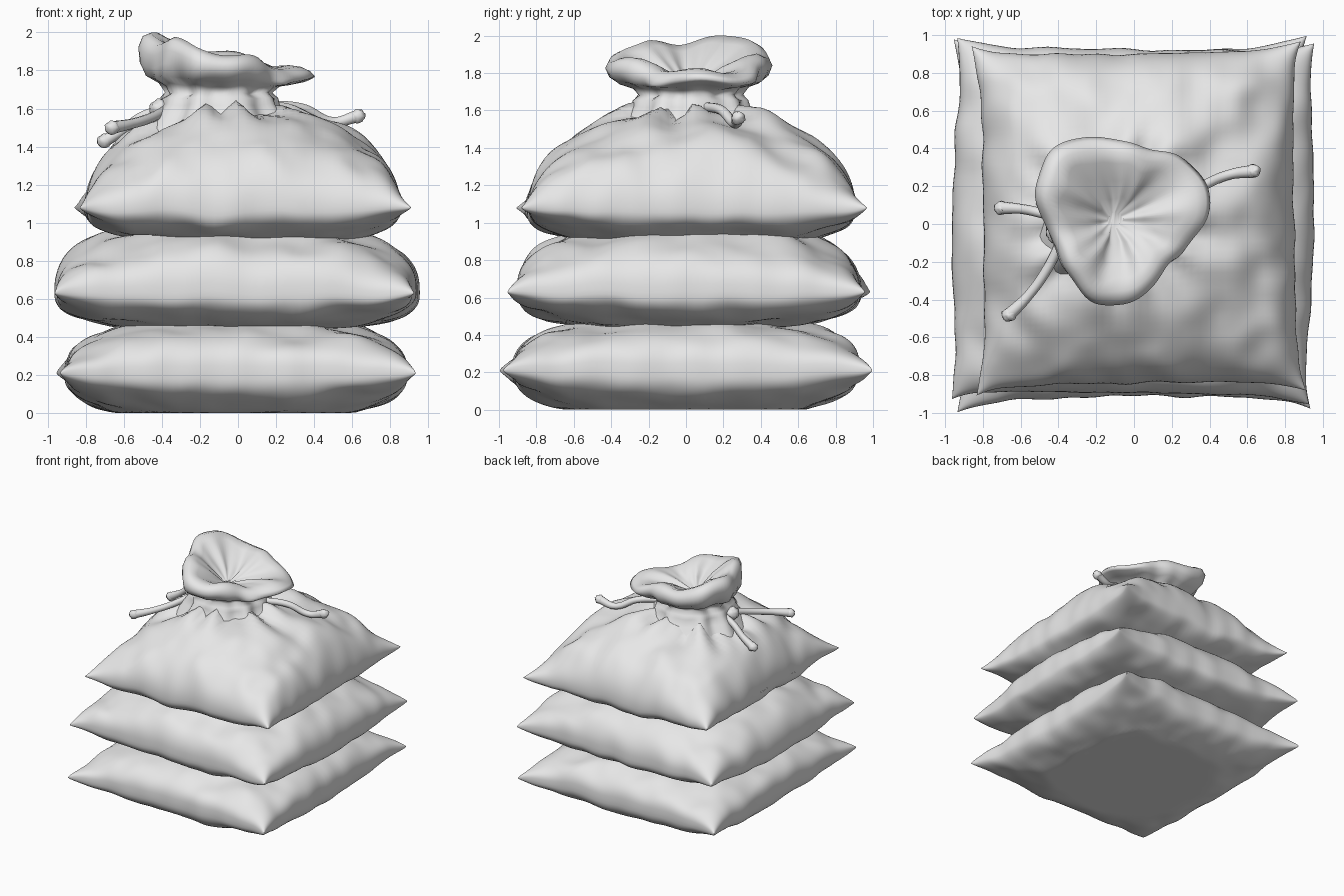
import bpy, bmesh, math
from mathutils import Vector, noise

cube = bpy.data.objects.get("Cube")
if cube:
    bpy.data.objects.remove(cube)

cloth = bpy.data.materials.new("plain_grey_cloth")
cloth.use_nodes = True
GREY = (0.8, 0.8, 0.8, 1)
cloth.diffuse_color = GREY
cloth.node_tree.nodes["Principled BSDF"].inputs["Base Color"].default_value = GREY

NECK = Vector((-0.1, 0.02, 0))


def finish(bm, name):
    bmesh.ops.recalc_face_normals(bm, faces=bm.faces)
    mesh = bpy.data.meshes.new(name)
    bm.to_mesh(mesh)
    bm.free()
    mesh.materials.append(cloth)
    mesh.polygons.foreach_set("use_smooth", [True] * len(mesh.polygons))
    obj = bpy.data.objects.new(name, mesh)
    bpy.context.collection.objects.link(obj)
    return obj


def wobble(x, y, z, freq):
    return noise.noise(Vector((x, y, z)) * freq)


def sack(name, centre, half, up, down, power_up, bulge, turn, seed, gathered=False):
    """Square cushion: two domed sheets joined along a pinched seam."""
    bm = bmesh.new()
    cx, cy, seam = centre
    for side, height, power in ((1, up, power_up), (-1, down, 0.35)):
        made = bmesh.ops.create_grid(bm, x_segments=64, y_segments=64, size=1)
        for vert in made["verts"]:
            u, v = (math.sin(c * math.pi / 2) for c in vert.co.xy)
            puff = max(0, (1 - u * u) * (1 - v * v)) ** power
            ear = 0.05 * (u * v) ** 8
            x = half[0] * u * (1 + bulge[0] * (1 - v * v) + ear)
            y = half[1] * v * (1 + bulge[1] * (1 - u * u) + ear)
            x += 0.015 * wobble(u, v, seed, 5) * abs(u)
            y += 0.015 * wobble(v, u, seed + 3, 5) * abs(v)
            # creases are strongest beside the seam
            crease = 0.14 * wobble(u, v, seed + side, 6) * (1 - puff) + 0.05 * wobble(u, v, seed, 3)
            z = seam + 0.03 * wobble(u, v, seed, 3) + side * height * puff * (1 + crease)
            x, y = x - turn * y + cx, y + turn * x + cy
            if gathered and side > 0:
                # folds radiating from the tied neck
                d = Vector((x, y, 0)) - NECK
                a = math.atan2(d.y, d.x)
                fade = math.exp(-((d.length - 0.32) / 0.22) ** 2)
                z += 0.028 * fade * (math.sin(9 * a) + 0.7 * math.sin(14 * a + 1))
            vert.co = (x, y, max(0, z))
    bmesh.ops.remove_doubles(bm, verts=bm.verts, dist=0.0005)
    return finish(bm, name)


sack("bottom_sack", (-0.01, 0, 0.21), (0.89, 0.94), 0.31, 0.265, 0.35, (0, -0.03), 0.01, 1)
sack("middle_sack", (-0.005, 0.015, 0.63), (0.9, 0.91), 0.41, 0.22, 0.38, (0.065, 0), -0.015, 5)
sack("top_sack", (0.025, 0.03, 1.08), (0.83, 0.88), 0.54, 0.22, 0.48, (-0.01, -0.01), 0.015, 9, True)


# gathered neck opening into a floppy three-lobed collar
def collar():
    bm = bmesh.new()
    # height, width, tilt, pleat depth
    rings = [(1.46, 1.0, 0, 0.03), (1.57, 0.82, 0, 0.05), (1.62, 0.74, 0, 0.04),
             (1.655, 0.73, 0, 0.02), (1.68, 0.64, 0, 0.06), (1.72, 0.72, 0.02, 0.06),
             (1.745, 0.9, 0.05, 0.04), (1.785, 1.0, 0.1, 0.02), (1.83, 1.03, 0.16, 0.01),
             (1.87, 0.98, 0.2, 0.01), (1.89, 0.87, 0.22, 0.02), (1.875, 0.72, 0.2, 0.04),
             (1.83, 0.5, 0.14, 0.08), (1.78, 0.28, 0.08, 0.1), (1.74, 0.1, 0, 0.08)]
    count = 96
    loops = []
    for z, width, tilt, pleat in rings:
        loop = []
        lobe = min(1, tilt * 8)
        for i in range(count):
            a = math.tau * i / count
            r = 0.42 + lobe * (0.055 * math.cos(3 * a - 1.05) + 0.04 * math.cos(a - 2.2))
            folds = math.sin(9 * a) + 0.6 * math.sin(13 * a + 2)
            r *= width * (1 + pleat * folds)
            x = -0.1 + 0.045 * lobe + r * math.cos(a)
            y = 0.02 + r * math.sin(a)
            lift = -tilt * (x + 0.05) * 1.1 + lobe * 0.02 * math.sin(5 * a + 1)
            loop.append(bm.verts.new((x, y, z + lift + 0.1 * pleat * math.sin(9 * a))))
        loops.append(loop)
    for low, high in zip(loops, loops[1:]):
        for i in range(count):
            j = (i + 1) % count
            bm.faces.new((low[i], low[j], high[j], high[i]))
    bm.faces.new(loops[-1])
    finish(bm, "gathered_collar")


collar()


# drawstring ends, each flaring to a knotted tip
def drawstring(name, points):
    curve = bpy.data.curves.new(name, "CURVE")
    curve.dimensions = "3D"
    curve.bevel_depth = 0.026
    curve.bevel_resolution = 3
    curve.use_fill_caps = True
    curve.materials.append(cloth)
    spline = curve.splines.new("BEZIER")
    spline.bezier_points.add(len(points) - 1)
    for i, (bez, p) in enumerate(zip(spline.bezier_points, points)):
        bez.co = p
        bez.radius = 1 if i < len(points) - 1 else 1.3
        bez.handle_left_type = bez.handle_right_type = "AUTO"
    bpy.context.collection.objects.link(bpy.data.objects.new(name, curve))
    knot(name + "_tip", points[-1], (0.04, 0.036, 0.036))


def knot(name, place, size):
    bm = bmesh.new()
    bmesh.ops.create_uvsphere(bm, u_segments=16, v_segments=10, radius=1)
    for vert in bm.verts:
        bulge = 1 + 0.25 * wobble(*vert.co, 2)
        vert.co = [p + c * s * bulge for p, c, s in zip(place, vert.co, size)]
    finish(bm, name)


drawstring("right_rear_string", [(-0.36, 0.02, 1.6), (-0.5, 0.06, 1.56), (-0.6, 0.08, 1.49), (-0.7, 0.085, 1.43)])
drawstring("right_front_string", [(-0.38, -0.08, 1.59), (-0.46, -0.24, 1.55), (-0.56, -0.38, 1.52), (-0.66, -0.48, 1.5)])
drawstring("left_string", [(0.16, 0.1, 1.62), (0.34, 0.19, 1.6), (0.5, 0.26, 1.53), (0.63, 0.28, 1.56)])
knot("string_knot", (-0.41, -0.04, 1.6), (0.055, 0.06, 0.05))
